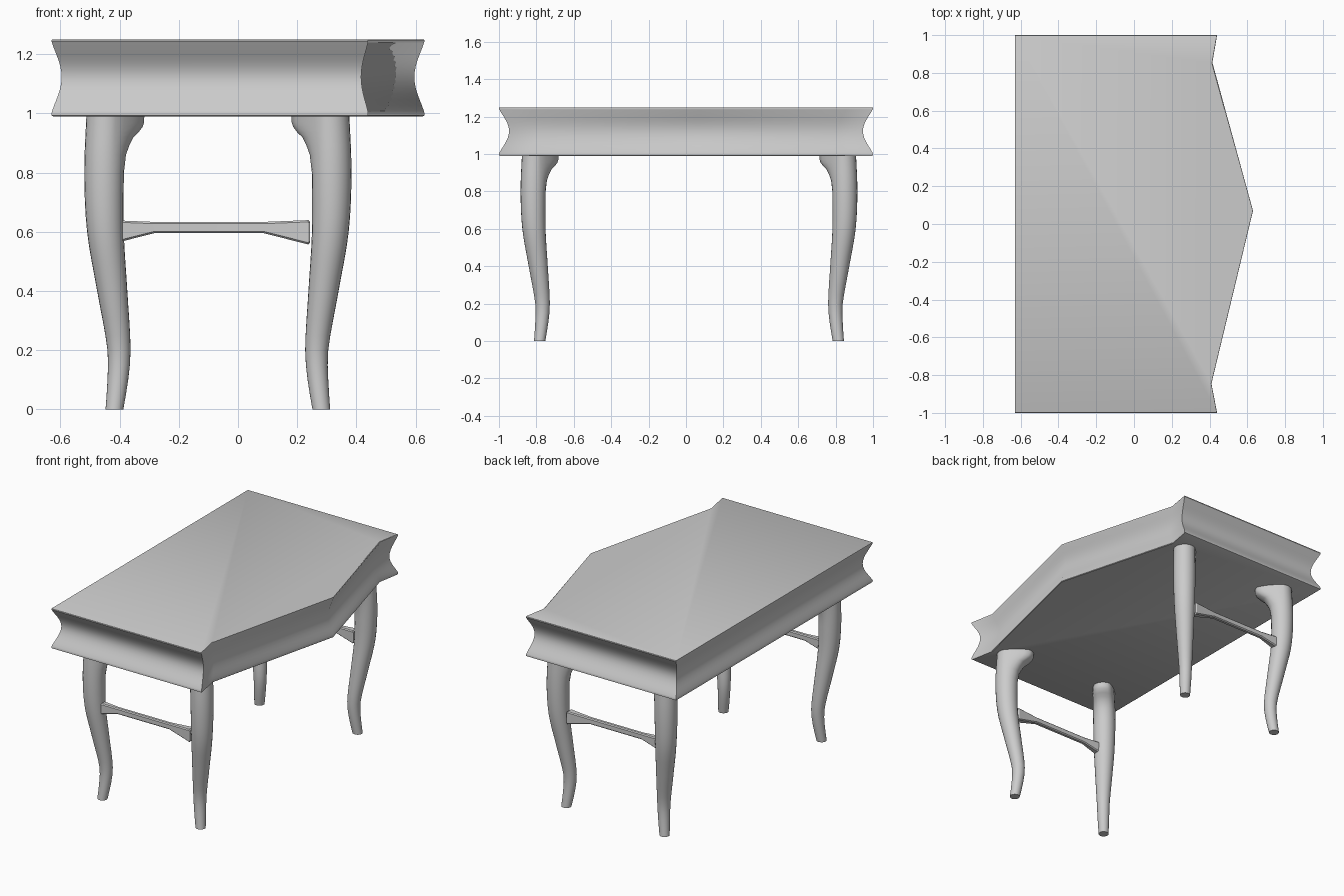
import bpy, bmesh, math

if "Cube" in bpy.data.objects:
    bpy.data.objects.remove(bpy.data.objects["Cube"])

CX, CY = -0.068, 0.016      # centre of the leg layout


def loft(name, rings, angle=35):
    """Skin a list of equal-length vertex rings and cap both ends."""
    bm = bmesh.new()
    vr = [[bm.verts.new(p) for p in ring] for ring in rings]
    n = len(rings[0])
    for a, b in zip(vr, vr[1:]):
        for i in range(n):
            j = (i + 1) % n
            bm.faces.new((a[i], a[j], b[j], b[i]))
    bm.faces.new(vr[0])
    bm.faces.new(vr[-1])
    bmesh.ops.recalc_face_normals(bm, faces=bm.faces)
    me = bpy.data.meshes.new(name)
    bm.to_mesh(me)
    bm.free()
    ob = bpy.data.objects.new(name, me)
    bpy.context.collection.objects.link(ob)
    bpy.ops.object.select_all(action='DESELECT')
    ob.select_set(True)
    bpy.context.view_layer.objects.active = ob
    bpy.ops.object.shade_smooth_by_angle(angle=math.radians(angle))
    return ob


def spline(keys, z):
    """Smooth (Catmull-Rom style) lookup of key rows (z, a, b, ...)."""
    i = max(k for k in range(len(keys) - 1) if keys[k][0] <= z + 1e-6)
    p0, p1, p2, p3 = (keys[min(max(k, 0), len(keys) - 1)] for k in range(i - 1, i + 3))
    h = p2[0] - p1[0]
    t = (z - p1[0]) / h
    out = []
    for c in range(1, len(p1)):
        m1 = (p2[c] - p0[c]) / (p2[0] - p0[0]) * h
        m2 = (p3[c] - p1[c]) / (p3[0] - p1[0]) * h
        out.append((2*t**3 - 3*t**2 + 1) * p1[c] + (t**3 - 2*t**2 + t) * m1
                   + (3*t**2 - 2*t**3) * p2[c] + (t**3 - t**2) * m2)
    return out


# Table top: bowed outline scaled along a hollow edge profile
outline = [(-0.63, -1), (0.44, -1), (0.41, -0.845), (0.63, 0.07),
           (0.415, 0.855), (0.44, 1), (-0.63, 1)]
profile = [(0.99, 0.993), (0.993, 0.999), (1.0, 1.0), (1.008, 0.997)]
for k in range(1, 12):
    t = k / 12
    profile.append((1.008 + 0.229 * t, 0.997 - 0.051 * math.sin(math.pi * t) ** 1.15))
profile += [(1.237, 0.997), (1.242, 1.0), (1.248, 0.999), (1.25, 0.994)]
loft("table_top", [[(x * s, y * s, z) for x, y in outline] for z, s in profile], 30)

# Cabriole legs: z, x centre, radius; the leg bends along the diagonal
leg_keys = [(0.0, -0.4175, 0.030), (0.1, -0.406, 0.035), (0.2, -0.402, 0.039),
            (0.4, -0.425, 0.051), (0.6, -0.448, 0.062), (0.8, -0.4525, 0.067),
            (1.0, -0.446, 0.066)]
# Knee bracket: how far the inner half is pushed towards the table centre
bracket = [(0.8, 0.0), (0.86, 0.008), (0.89, 0.022), (0.92, 0.042), (0.935, 0.064),
           (0.955, 0.084), (0.97, 0.09), (1.0, 0.09)]


def leg(name, sx, sy):
    zs = [k * 0.05 for k in range(16)] + [z for z, e in bracket]
    push = [0] * 16 + [e for z, e in bracket]
    rings = []
    for z, e in zip(zs, push):
        x0, r = spline(leg_keys, z)
        ring = []
        for k in range(24):
            a = 2 * math.pi * k / 24
            w = min(1, max(0, 0.25 + 1.1 * math.cos(a - math.pi / 4))) * e * 0.7071
            x = x0 + r * math.cos(a) + w
            y = x0 - 0.365 + r * math.sin(a) + w
            ring.append((CX + sx * (x - CX), CY + sy * (y - CY), z))
        rings.append(ring)
    loft(name, rings, 40)


# Stretcher stations: distance from middle, low z, high z, half thickness
half_bar = [(0.185, 0.595, 0.633, 0.014), (0.335, 0.557, 0.639, 0.024),
            (0.342, 0.563, 0.634, 0.020)]


def stretcher(name, y):
    stations = [(-d, a, b, h) for d, a, b, h in reversed(half_bar)] + half_bar
    rings = []
    for d, a, b, h in stations:
        c = 0.006
        rings.append([(-0.098 + d, y + u, z) for u, z in
                      [(-h + c, a), (h - c, a), (h, a + c), (h, b - c),
                       (h - c, b), (-h + c, b), (-h, b - c), (-h, a + c)]])
    loft(name, rings, 30)


for side, sy in (("front", 1), ("back", -1)):
    leg(side + "_left_leg", 1, sy)
    leg(side + "_right_leg", -1, sy)
    stretcher(side + "_stretcher", CY + sy * (-0.815 - CY))
